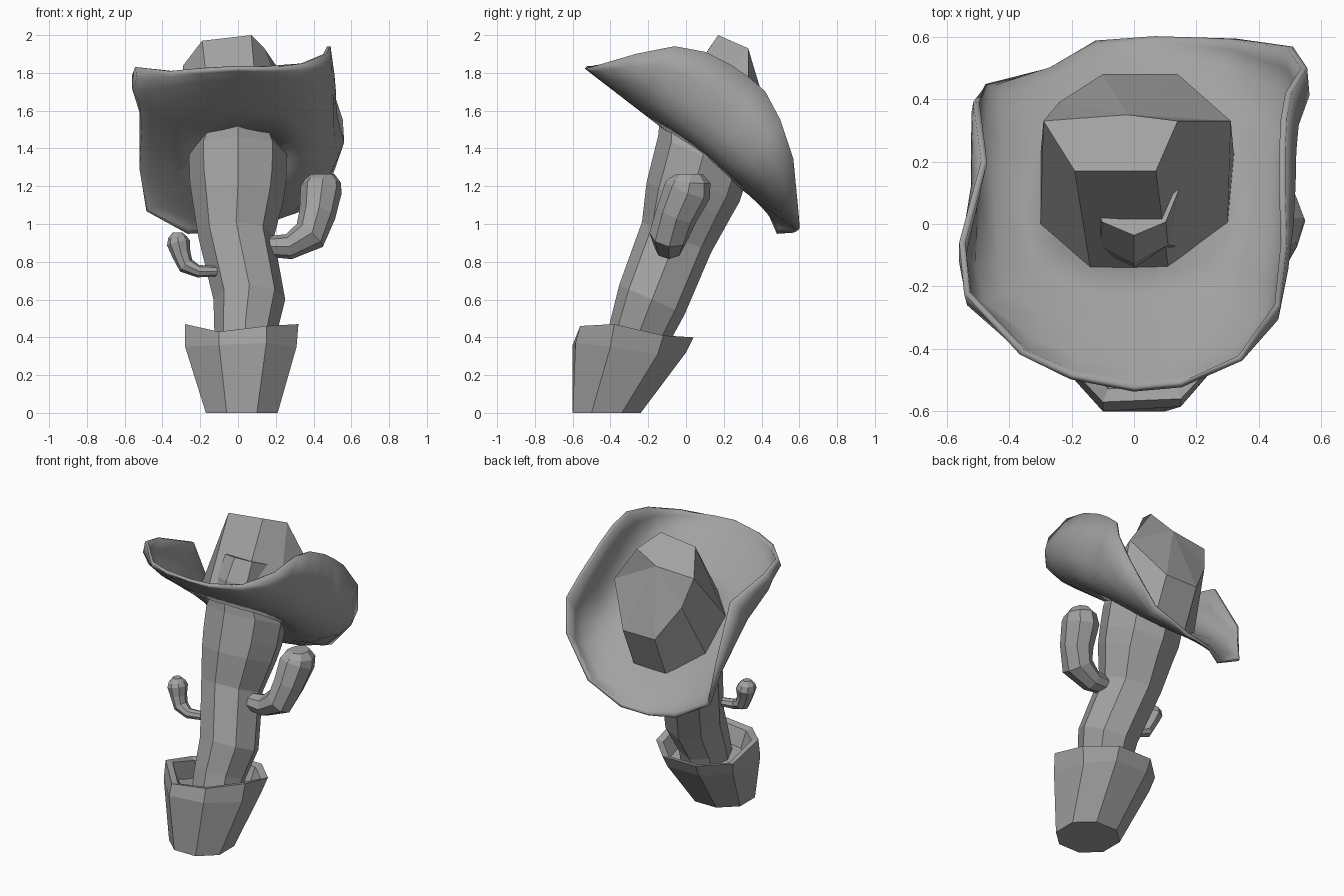
import bpy, math
from mathutils import Vector as V

if "Cube" in bpy.data.objects:
    bpy.data.objects.remove(bpy.data.objects["Cube"])

grey = bpy.data.materials.new("grey")
grey.diffuse_color = (0.36, 0.36, 0.36, 1)
grey.use_nodes = True
grey.node_tree.nodes["Principled BSDF"].inputs["Base Color"].default_value = grey.diffuse_color


def make(name, verts, faces, smooth=None):
    me = bpy.data.meshes.new(name)
    me.from_pydata([tuple(v) for v in verts], [], faces)
    me.materials.append(grey)
    ob = bpy.data.objects.new(name, me)
    bpy.context.collection.objects.link(ob)
    bpy.context.view_layer.objects.active = ob
    ob.select_set(True)
    if smooth:
        bpy.ops.object.shade_smooth_by_angle(angle=math.radians(smooth))
    ob.select_set(False)
    return ob


def loft(name, rings, start=True, end=True, smooth=None):
    """Skin rings of equal size, each running counterclockwise seen from its far end."""
    n = len(rings[0])
    verts = [v for r in rings for v in r]
    faces = [(k * n + i, k * n + (i + 1) % n, (k + 1) * n + (i + 1) % n, (k + 1) * n + i)
             for k in range(len(rings) - 1) for i in range(n)]
    if start:
        faces.append(tuple(reversed(range(n))))
    if end:
        faces.append(tuple(range((len(rings) - 1) * n, len(rings) * n)))
    return make(name, verts, faces, smooth)


def ring(center, axis, r, n=8, side=V((1, 0, 0)), wide=1):
    """Ring square to an axis, stretched by wide along the side direction."""
    axis = V(axis).normalized()
    u = (side - axis * side.dot(axis)).normalized()
    w = axis.cross(u)
    return [V(center) + u * math.cos(a) * r * wide + w * math.sin(a) * r
            for a in (2 * math.pi * i / n for i in range(n))]


# Pot: faceted outside, uneven lip, hollow top with a soil floor
base = [(-.06, -.6), (.1, -.6), (.21, -.5), (.21, -.34), (.1, -.24), (-.06, -.24), (-.17, -.34), (-.17, -.5)]
belly = [(-.1, -.6, .36), (.15, -.585, .37), (.31, -.4, .35), (.28, -.15, .31),
         (.14, 0, .32), (-.1, 0, .32), (-.25, -.15, .31), (-.28, -.4, .35)]
lip = [(-.1, -.57, .43), (.15, -.56, .46), (.32, -.38, .47), (.31, -.12, .41),
       (.15, .04, .40), (-.1, .04, .40), (-.27, -.12, .40), (-.28, -.38, .47)]
mid = V((.02, -.27, 0))


def shrink(points, s, dz):
    return [V(((x - mid.x) * s + mid.x, (y - mid.y) * s + mid.y, z + dz)) for x, y, z in points]


loft("pot", [[(x, y, 0) for x, y in base], belly, lip, shrink(lip, .86, -.01), shrink(lip, .74, -.12)])

# Leaning trunk whose narrow tip pokes out in front of the crown
lean = (0, .4, .9)
trunk = [(.04, -.3, .25, .16, 1), (.04, -.25, .42, .165, 1), (.06, -.18, .6, .19, 1),
         (-.01, -.05, .93, .2, 1), (0, .01, 1.12, .24, 1), (0, .05, 1.22, .255, 1),
         (0, .09, 1.36, .26, 1), (0, .075, 1.58, .22, .7), (0, .11, 1.73, .16, .9)]
loft("trunk", [ring((x, y, z), lean, r, wide=w) for x, y, z, r, w in trunk])


# Bent arms
def arm(name, path, wide):
    pts = [V(p[:3]) for p in path]
    rings = []
    for i, p in enumerate(pts):
        d = pts[min(i + 1, len(pts) - 1)] - pts[max(i - 1, 0)]
        rings.append(ring(p, d, path[i][3], 8, V((0, 1, 0)), wide))
    loft(name, rings)


arm("right_arm", [(.12, -.09, .88, .05), (.27, -.09, .88, .068), (.38, -.09, .94, .092),
                  (.42, -.05, 1.05, .097), (.44, .01, 1.18, .11), (.45, .02, 1.23, .095),
                  (.45, .02, 1.265, .06)], 1.15)
arm("left_arm", [(-.06, -.2, .75, .025), (-.21, -.23, .75, .033), (-.275, -.22, .78, .045),
                 (-.30, -.21, .84, .05), (-.315, -.2, .90, .062), (-.32, -.2, .93, .05),
                 (-.32, -.2, .955, .025)], 1.1)

# Hat: everything sits around one tilted plane, lifted a little at the sides
origin, normal = V((0, .08, 1.36)), V((0, .61, .79)).normalized()


def on_plane(x, y):
    lift = .04 * min(1, abs(x) / .25) ** 2
    return V((x, y, origin.z - (y - origin.y) * normal.y / normal.z + lift))


# Brim: curved from the crown out to an uneven, curled rim
rim = [(0, -.53, 1.83), (.15, -.515, 1.83), (.34, -.43, 1.85), (.46, -.26, 1.90), (.48, -.06, 1.94),
       (.475, .1, 1.91), (.475, .24, 1.84), (.48, .34, 1.77), (.495, .42, 1.70), (.545, .5, 1.55),
       (.5, .565, 1.35), (.32, .59, 1.09), (.07, .60, .98), (-.12, .58, .96), (-.27, .49, .95),
       (-.48, .44, 1.07), (-.505, .39, 1.34), (-.48, .2, 1.68), (-.55, -.06, 1.79), (-.535, -.22, 1.83),
       (-.36, -.41, 1.81), (-.2, -.49, 1.82)]
inner, bend = [], []
for p in map(V, rim):
    h = (p - origin).dot(normal)
    flat = p - normal * h - origin
    peak = .4 if p.x > 0 else .65
    bulge = .2 + peak * max(0, 1 - ((p.y - .22) / .32) ** 2)
    q = origin + flat.normalized() * .22
    inner.append(on_plane(q.x, q.y))
    bend.append(origin + flat * (1 + bulge * max(h, 0)))
rings = []
for t in (0, .2, .4, .6, .8, 1):
    rings.append([a * (1 - t) ** 2 + b * 2 * t * (1 - t) + V(c) * t * t
                  for a, b, c in zip(inner, bend, rim)])
rings.reverse()
brim = loft("hat_brim", rings, start=False, end=False, smooth=50)
sol = brim.modifiers.new("thickness", 'SOLIDIFY')
sol.thickness, sol.offset = .02, 0

# Crown: eight walls and a slanted, ridged top
foot = [(-.14, -.14), (.11, -.14), (.3, 0), (.32, .22), (.14, .36), (-.1, .36), (-.3, .22), (-.3, 0)]
top = [(-.19, .17, 1.97), (.07, .17, 2.0), (.14, .33, 1.93), (.31, .33, 1.68),
       (.14, .48, 1.43), (-.1, .48, 1.43), (-.24, .39, 1.65), (-.29, .33, 1.84)]
verts = [on_plane(x, y) for x, y in foot] + [V(p) for p in top] + [V((-.02, .35, 1.86))]
faces = [(i, (i + 1) % 8, 8 + (i + 1) % 8, 8 + i) for i in range(8)]
faces += [(8 + i, 8 + (i + 1) % 8, 16) for i in range(8)]
make("hat_crown", verts, faces)
